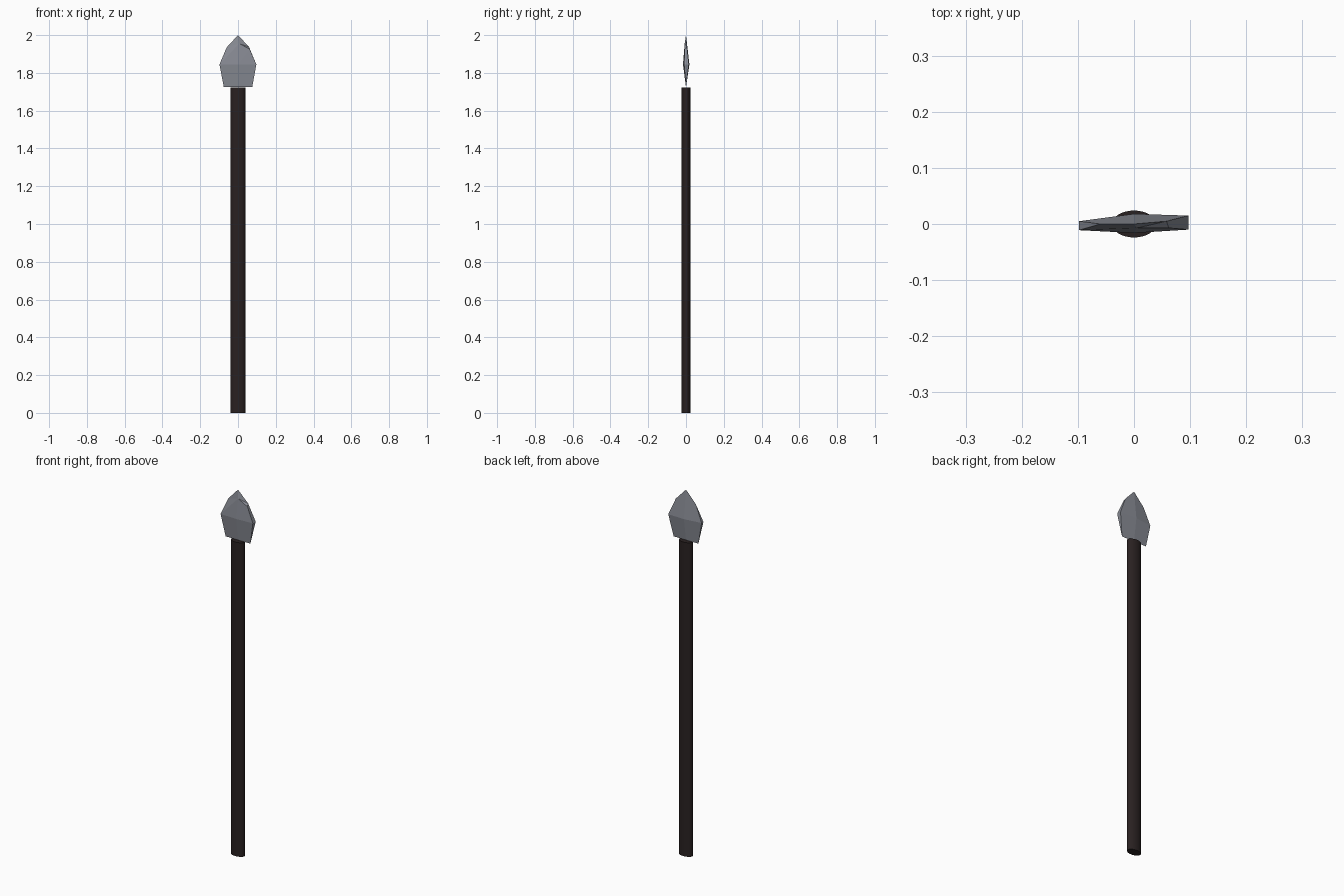
import bpy, bmesh

if "Cube" in bpy.data.objects:
    bpy.data.objects.remove(bpy.data.objects["Cube"])

def material(name, rgb):
    m = bpy.data.materials.new(name)
    m.diffuse_color = (*rgb, 1)
    m.use_nodes = True
    m.node_tree.nodes["Principled BSDF"].inputs["Base Color"].default_value = m.diffuse_color
    return m

dark_wood = material("dark wood", (0.022, 0.015, 0.015))
grey_stone = material("grey stone", (0.25, 0.262, 0.30))

# Shaft: oval pole
bpy.ops.mesh.primitive_cylinder_add(vertices=32, radius=1, depth=1.722, location=(0, 0, 0.861))
shaft = bpy.context.object
shaft.name = "shaft"
shaft.scale = (0.039, 0.024, 1)
bpy.ops.object.transform_apply(location=True, rotation=False, scale=True)
shaft.data.materials.append(dark_wood)
bpy.ops.object.shade_smooth_by_angle()

# Spear head: knapped stone with sharp base edge, thick waist and a chipped shoulder
points = [
    (0, 0, 2.0),                                                        # tip
    (-0.075, 0, 1.724), (0, 0, 1.724), (0.075, 0, 1.724),               # base edge
    (-0.098, -0.011, 1.845), (0, -0.016, 1.845), (0.097, -0.010, 1.845),  # front waist
    (-0.098, 0.005, 1.845), (0, 0.018, 1.845), (0.097, 0.015, 1.845),   # back waist
    (-0.060, 0, 1.935),                                                 # left shoulder
    (0.062, -0.007, 1.926), (0.058, 0.005, 1.938), (0.006, -0.007, 1.955),  # chip
]
faces = [
    (1, 2, 5, 4), (2, 3, 6, 5), (1, 7, 8, 2), (2, 8, 9, 3), (1, 4, 7), (3, 9, 6),
    (4, 5, 13), (10, 4, 13), (10, 13, 0), (5, 6, 11), (5, 11, 13),
    (13, 11, 12), (13, 12, 0),
    (0, 12, 8), (12, 9, 8), (0, 8, 10), (10, 8, 7),
    (10, 7, 4), (11, 6, 9), (11, 9, 12),
]
bm = bmesh.new()
vs = [bm.verts.new(p) for p in points]
for f in faces:
    bm.faces.new([vs[i] for i in f])
bmesh.ops.recalc_face_normals(bm, faces=bm.faces)
mesh = bpy.data.meshes.new("spear_head")
bm.to_mesh(mesh)
bm.free()
mesh.materials.append(grey_stone)
head = bpy.data.objects.new("spear_head", mesh)
bpy.context.collection.objects.link(head)
